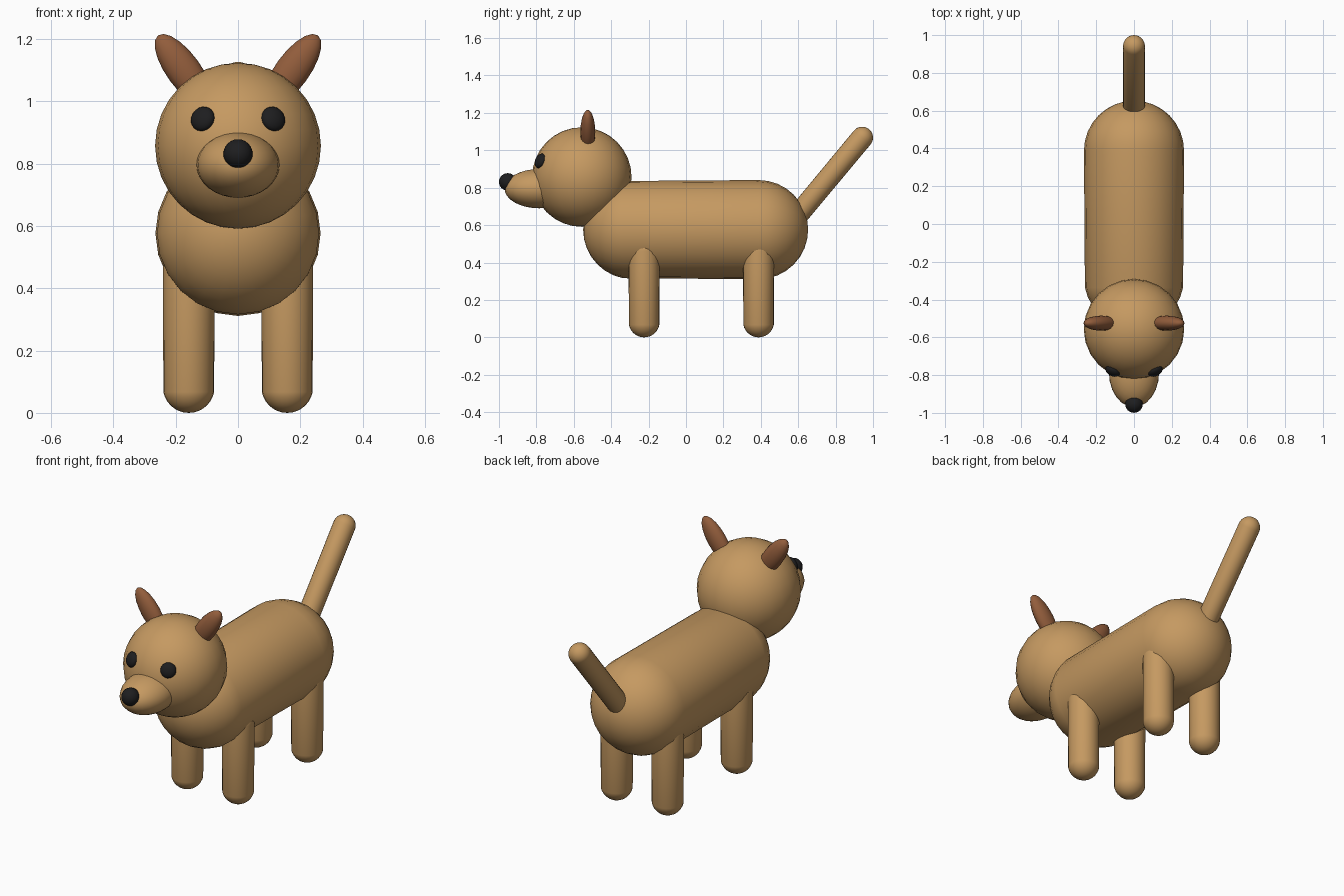
import bpy, bmesh
from mathutils import Vector, Matrix

cube = bpy.data.objects.get("Cube")
if cube:
    bpy.data.objects.remove(cube, do_unlink=True)


def material(name, rgb):
    m = bpy.data.materials.new(name)
    m.use_nodes = True
    m.diffuse_color = (*rgb, 1)
    bsdf = m.node_tree.nodes["Principled BSDF"]
    bsdf.inputs["Base Color"].default_value = (*rgb, 1)
    bsdf.inputs["Roughness"].default_value = 0.8
    return m


TAN = material("tan fur", (0.56, 0.32, 0.12))
BROWN = material("brown ear", (0.29, 0.11, 0.045))
BLACK = material("black", (0.013, 0.013, 0.014))


def add_object(name, bm, mat):
    mesh = bpy.data.meshes.new(name)
    for f in bm.faces:
        f.smooth = True
    bm.to_mesh(mesh)
    bm.free()
    mesh.materials.append(mat)
    obj = bpy.data.objects.new(name, mesh)
    bpy.context.collection.objects.link(obj)
    return obj


def sphere(segments, rings):
    bm = bmesh.new()
    bmesh.ops.create_uvsphere(bm, u_segments=segments, v_segments=rings, radius=1)
    return bm


def ellipsoid(name, centre, radii, mat, axis=(0, 0, 1), segments=24, rings=16):
    """Sphere scaled by radii, with its local z turned to the axis."""
    bm = sphere(segments, rings)
    turn = Vector((0, 0, 1)).rotation_difference(Vector(axis)).to_matrix().to_4x4()
    scale = Matrix.Diagonal((*radii, 1))
    bm.transform(Matrix.Translation(centre) @ turn @ scale)
    return add_object(name, bm, mat)


def capsule(name, start, end, radius, mat, segments=24, rings=16):
    """Sphere pulled apart at its equator between two cap centres."""
    start, end = Vector(start), Vector(end)
    span = end - start
    bm = sphere(segments, rings)
    for v in bm.verts:
        v.co *= radius
        if v.co.z > -0.0001:
            v.co.z += span.length
    turn = Vector((0, 0, 1)).rotation_difference(span).to_matrix().to_4x4()
    bm.transform(Matrix.Translation(start) @ turn)
    return add_object(name, bm, mat)


# Body and tail
capsule("body", (0, -0.285, 0.576), (0, 0.388, 0.576), 0.265, TAN)
capsule("tail", (0, 0.615, 0.675), (0, 0.942, 1.068), 0.058, TAN)

# Head, muzzle and nose
HEAD = Vector((0, -0.557, 0.857))
ellipsoid("head", HEAD, (0.266, 0.266, 0.266), TAN)
ellipsoid("muzzle", (0, -0.785, 0.795), (0.133, 0.185, 0.105), TAN)
ellipsoid("nose", (0, -0.953, 0.831), (0.047, 0.047, 0.047), BLACK,
          segments=16, rings=12)

# Paired parts
for side, s in (("left", 1), ("right", -1)):
    eye = Vector((s * 0.113, -0.779, 0.943))
    ellipsoid(side + "_eye", eye, (0.041, 0.041, 0.024), BLACK,
              axis=eye - HEAD, segments=16, rings=12)
    ellipsoid(side + "_ear", (s * 0.174, -0.525, 1.098), (0.055, 0.04, 0.14),
              BROWN, axis=(s * 0.588, 0, 0.809), segments=16, rings=10)
    for place, y in (("front", -0.224), ("back", 0.388)):
        capsule(f"{place}_{side}_leg", (s * 0.158, y, 0.083),
                (s * 0.158, y, 0.46), 0.083, TAN)
